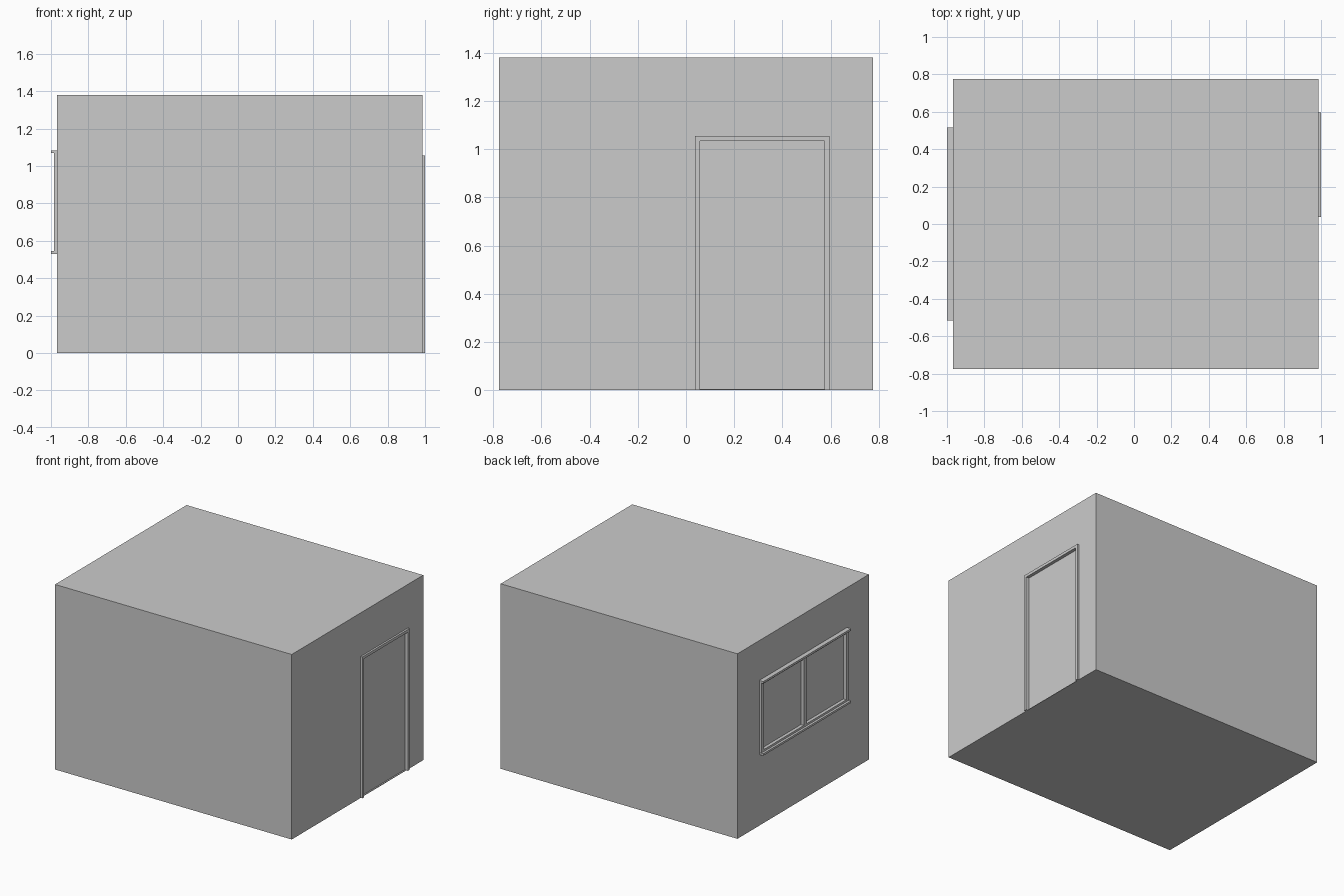
import bpy

if "Cube" in bpy.data.objects:
    bpy.data.objects.remove(bpy.data.objects["Cube"])


def box(name, x, y, z):
    """Box from (min, max) ranges on each axis."""
    verts = [(a, b, c) for a in x for b in y for c in z]
    faces = [(0, 1, 3, 2), (4, 6, 7, 5), (0, 4, 5, 1),
             (2, 3, 7, 6), (0, 2, 6, 4), (1, 5, 7, 3)]
    mesh = bpy.data.meshes.new(name)
    mesh.from_pydata(verts, [], faces)
    obj = bpy.data.objects.new(name, mesh)
    bpy.context.collection.objects.link(obj)
    return obj


def recess(target, name, x, y, z):
    """Shallow pocket cut into the target."""
    cutter = box(name, x, y, z)
    cutter.hide_render = True
    cutter.hide_viewport = False
    cutter.display_type = 'WIRE'
    mod = target.modifiers.new(name, 'BOOLEAN')
    mod.operation = 'DIFFERENCE'
    mod.solver = 'EXACT'
    mod.object = cutter
    # apply the cut and drop the helper
    bpy.context.view_layer.update()
    dg = bpy.context.evaluated_depsgraph_get()
    mesh = bpy.data.meshes.new_from_object(target.evaluated_get(dg))
    target.modifiers.clear()
    target.data = mesh
    bpy.data.objects.remove(cutter)


# Room body
WALL_L, WALL_R = -0.967, 0.986
room = box("room", (WALL_L, WALL_R), (-0.775, 0.775), (0, 1.38))

# Door: recessed panel with a raised frame
D0, D1, DTOP, FW = 0.058, 0.574, 1.034, 0.021
recess(room, "door_cutter", (WALL_R - 0.01, 1.1), (D0, D1), (0.004, DTOP))
frame_x = (WALL_R - 0.005, 1.0)
box("door_jamb_front", frame_x, (D0 - FW, D0), (0, DTOP + FW))
box("door_jamb_back", frame_x, (D1, D1 + FW), (0, DTOP + FW))
box("door_lintel", frame_x, (D0, D1), (DTOP, DTOP + FW))

# Window: two recessed panes, deep sills, slimmer posts
W, Z0, Z1, T = 0.517, 0.53, 1.083, 0.015
for side, y in (("front", (-0.487, -0.015)), ("back", (0.015, 0.487))):
    recess(room, "pane_cutter_" + side, (-1.1, WALL_L + 0.008), y,
           (Z0 + 0.03, Z1 - 0.03))
for name, z in (("window_sill", (Z0, Z0 + T)), ("window_head", (Z1 - T, Z1))):
    box(name, (-1.0, WALL_L + 0.005), (-W, W), z)
post_x = (-0.983, WALL_L + 0.005)
for name, y in (("front", -0.5), ("middle", 0), ("back", 0.5)):
    box("window_post_" + name, post_x, (y - 0.015, y + 0.015), (Z0 + T, Z1 - T))
# Slim rails between the posts
for side, y in (("front", (-0.485, -0.015)), ("back", (0.015, 0.485))):
    box("window_rail_low_" + side, post_x, y, (Z0 + T, Z0 + 2 * T))
    box("window_rail_top_" + side, post_x, y, (Z1 - 2 * T, Z1 - T))
